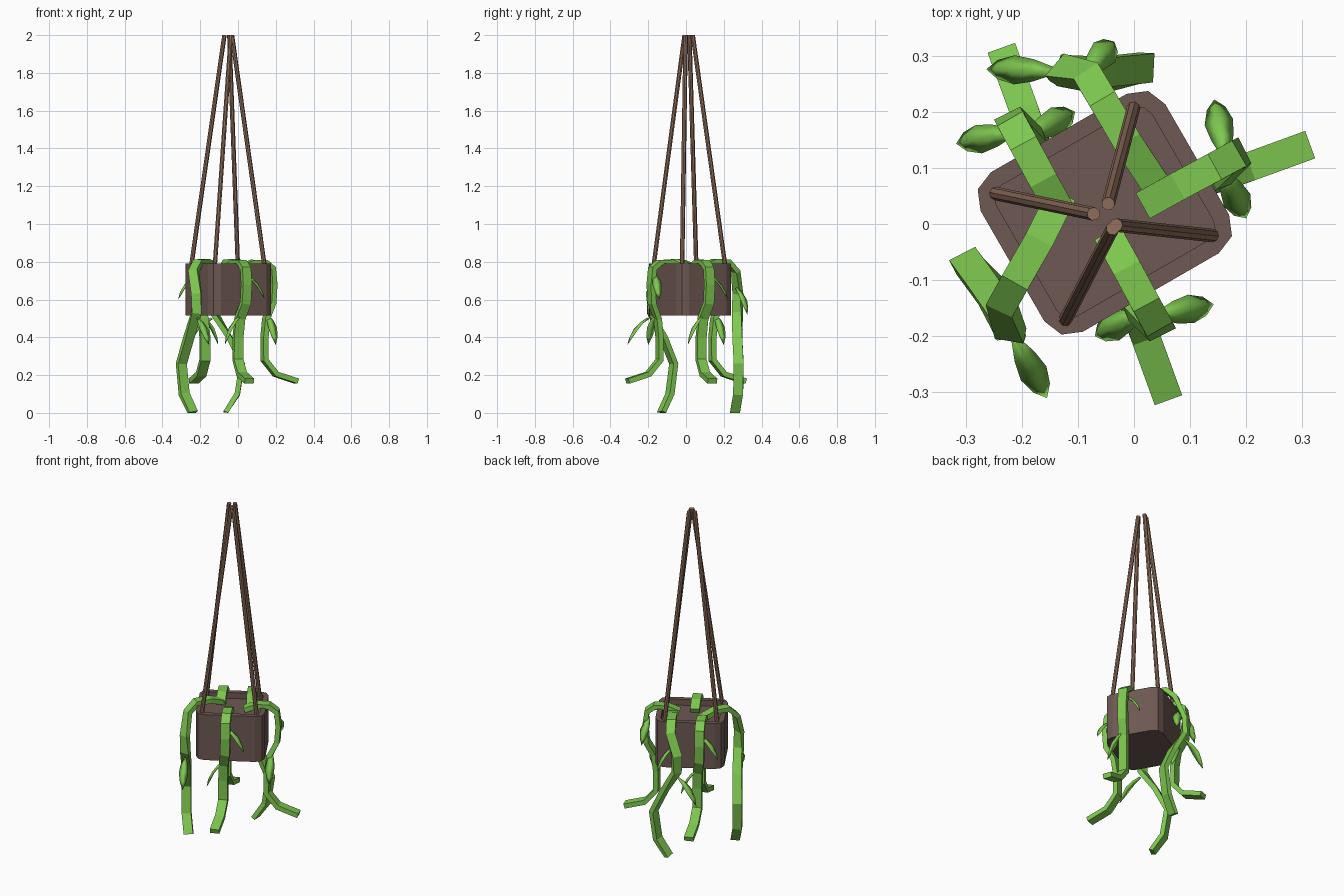
import bpy, bmesh, math
from mathutils import Vector, Matrix

if "Cube" in bpy.data.objects:
    bpy.data.objects.remove(bpy.data.objects["Cube"])


def material(name, rgb):
    m = bpy.data.materials.new(name)
    m.diffuse_color = (*rgb, 1)
    m.use_nodes = True
    m.node_tree.nodes["Principled BSDF"].inputs["Base Color"].default_value = m.diffuse_color
    return m


POT = material("pot_brown", (0.155, 0.098, 0.084))
ROPE = material("rope_tan", (0.28, 0.16, 0.107))
GREEN = material("leaf_green", (0.21, 0.58, 0.08))


def finish(name, bm, mat):
    bmesh.ops.recalc_face_normals(bm, faces=bm.faces)
    me = bpy.data.meshes.new(name)
    bm.to_mesh(me)
    bm.free()
    me.materials.append(mat)
    ob = bpy.data.objects.new(name, me)
    bpy.context.collection.objects.link(ob)
    return ob


# Pot: rounded box, turned 30 degrees, with recessed soil
bm = bmesh.new()
bmesh.ops.create_cube(bm, size=1, matrix=Matrix.Diagonal((0.38, 0.328, 0.275, 1)))
uprights = [e for e in bm.edges if abs(e.verts[0].co.z - e.verts[1].co.z) > 0.1]
bmesh.ops.bevel(bm, geom=uprights, offset=0.05, segments=2, profile=0.5, affect='EDGES')
top = max(bm.faces, key=lambda f: f.calc_center_median().z)
bmesh.ops.inset_region(bm, faces=[top], thickness=0.03)
down = bmesh.ops.extrude_face_region(bm, geom=[top])
bmesh.ops.translate(bm, vec=(0, 0, -0.035),
                    verts=[v for v in down["geom"] if isinstance(v, bmesh.types.BMVert)])
bmesh.ops.delete(bm, geom=[f for f in [top] if f.is_valid], context='FACES_ONLY')
pot = finish("pot", bm, POT)
pot.location = (-0.052, 0.02, 0.6525)
pot.rotation_euler.z = math.radians(30)

# Four ropes rising to the hanging point
ROPES = [((-0.25, 0.055), (-0.072, 0.018)), ((0, 0.21), (-0.046, 0.036)),
         ((0.143, -0.021), (-0.032, -0.002)), ((-0.124, -0.174), (-0.038, -0.008))]
for i, (a, b) in enumerate(ROPES):
    a, b = Vector((*a, 0.76)), Vector((*b, 2.0))
    bm = bmesh.new()
    bmesh.ops.create_cone(bm, cap_ends=True, segments=8, radius1=0.012, radius2=0.012,
                          depth=(b - a).length)
    rot = (b - a).to_track_quat('Z', 'Y').to_matrix().to_4x4()
    bm.transform(Matrix.Translation((a + b) / 2) @ rot)
    for v in bm.verts:
        v.co.z = min(v.co.z, 2.0)
    finish(f"rope_{i + 1}", bm, ROPE)


def vine(name, path, side0, side1, place):
    """Rectangular strap swept along a path; its width axis turns side0 -> side1."""
    pts = [Vector(p) for p in path]
    bm, rings = bmesh.new(), []
    for i, p in enumerate(pts):
        d0 = (pts[i] - pts[max(i - 1, 0)]).normalized()
        d1 = (pts[min(i + 1, len(pts) - 1)] - pts[i]).normalized()
        t = (d0 + d1).normalized()
        k = min(max((i - 3) / 3, 0), 1)
        ang = math.radians(side0 + (side1 - side0) * k)
        s = Vector((math.cos(ang), math.sin(ang), 0))
        s = (s - t * s.dot(t)).normalized()
        n = s.cross(t)
        rings.append([bm.verts.new(p + s * 0.026 * a + n * 0.014 * b)
                      for a, b in ((-1, -1), (1, -1), (1, 1), (-1, 1))])
    for r, q in zip(rings, rings[1:]):
        for j in range(4):
            k = (j + 1) % 4
            bm.faces.new((r[j], r[k], q[k], q[j]))
    bm.faces.new(rings[0])
    bm.faces.new(rings[-1])
    bm.transform(place)
    for v in bm.verts:
        v.co.z = max(v.co.z, 0)
    finish(name, bm, GREEN)


def leaf(name, base, tip, place):
    """Pointed leaf with a raised midrib, closed underneath."""
    a, b = Vector(base), Vector(tip)
    t = (b - a).normalized()
    s = t.cross(Vector((0, 0, 1))).normalized()
    n = s.cross(t)
    bm, rings = bmesh.new(), []
    for u, w, h in ((0, 0.005, 0), (0.25, 0.02, 0.014), (0.5, 0.026, 0.017), (0.78, 0.017, 0.01)):
        c = a.lerp(b, u) + n * h
        rings.append([bm.verts.new(c + s * w), bm.verts.new(c + n * 0.008),
                      bm.verts.new(c - s * w), bm.verts.new(c - n * 0.006)])
    end = bm.verts.new(b)
    bm.faces.new(rings[0])
    for j in range(4):
        k = (j + 1) % 4
        for r, q in zip(rings, rings[1:]):
            bm.faces.new((r[j], r[k], q[k], q[j]))
        bm.faces.new((rings[-1][j], rings[-1][k], end))
    bm.transform(place)
    ob = finish(name, bm, GREEN)
    for p in ob.data.polygons:
        p.use_smooth = True


def turn(src, deg, dst):
    return (Matrix.Translation((*dst, 0)) @ Matrix.Rotation(math.radians(deg), 4, 'Z')
            @ Matrix.Translation((-src[0], -src[1], 0)))


# Short vines: one design turned around the pot
SHORT = [(0.02, 0.035, 0.77), (0.08, 0.068, 0.797), (0.14, 0.1, 0.797), (0.177, 0.12, 0.765),
         (0.185, 0.125, 0.68), (0.18, 0.12, 0.58), (0.15, 0.09, 0.5), (0.14, 0.08, 0.4),
         (0.14, 0.08, 0.28), (0.2, 0.1, 0.205), (0.31, 0.14, 0.168)]
c = (-0.04, 0.04)
for label, deg, dst in (("right", 0, c), ("front", -90, c), ("back_left", 90, (-0.135, -0.04))):
    m = turn(c, deg, dst)
    vine(f"short_vine_{label}", SHORT, 120, 110, m)
    leaf(f"upper_leaf_{label}", (0.165, 0.115, 0.73), (0.143, 0.222, 0.6), m)
    leaf(f"lower_leaf_{label}", (0.155, 0.1, 0.52), (0.2, 0.01, 0.36), m)

# Long vines reaching the lowest point
LONG = [(-0.13, 0.05, 0.77), (-0.17, -0.03, 0.8), (-0.21, -0.1, 0.8), (-0.235, -0.145, 0.75),
        (-0.22, -0.195, 0.63), (-0.22, -0.19, 0.53), (-0.26, -0.12, 0.4),
        (-0.3, -0.065, 0.26), (-0.285, -0.085, 0.1), (-0.24, -0.13, 0.0)]
c = (-0.05, 0.02)
for label, deg, dst in (("left", 0, c), ("back", -120, (-0.03, 0.02))):
    m = turn(c, deg, dst)
    vine(f"long_vine_{label}", LONG, -30, 27, m)
    leaf(f"long_vine_leaf_{label}", (-0.215, -0.2, 0.5), (-0.155, -0.31, 0.36), m)
leaf("long_vine_upper_leaf_back", (-0.09, 0.265, 0.66), (-0.035, 0.325, 0.52), Matrix())
